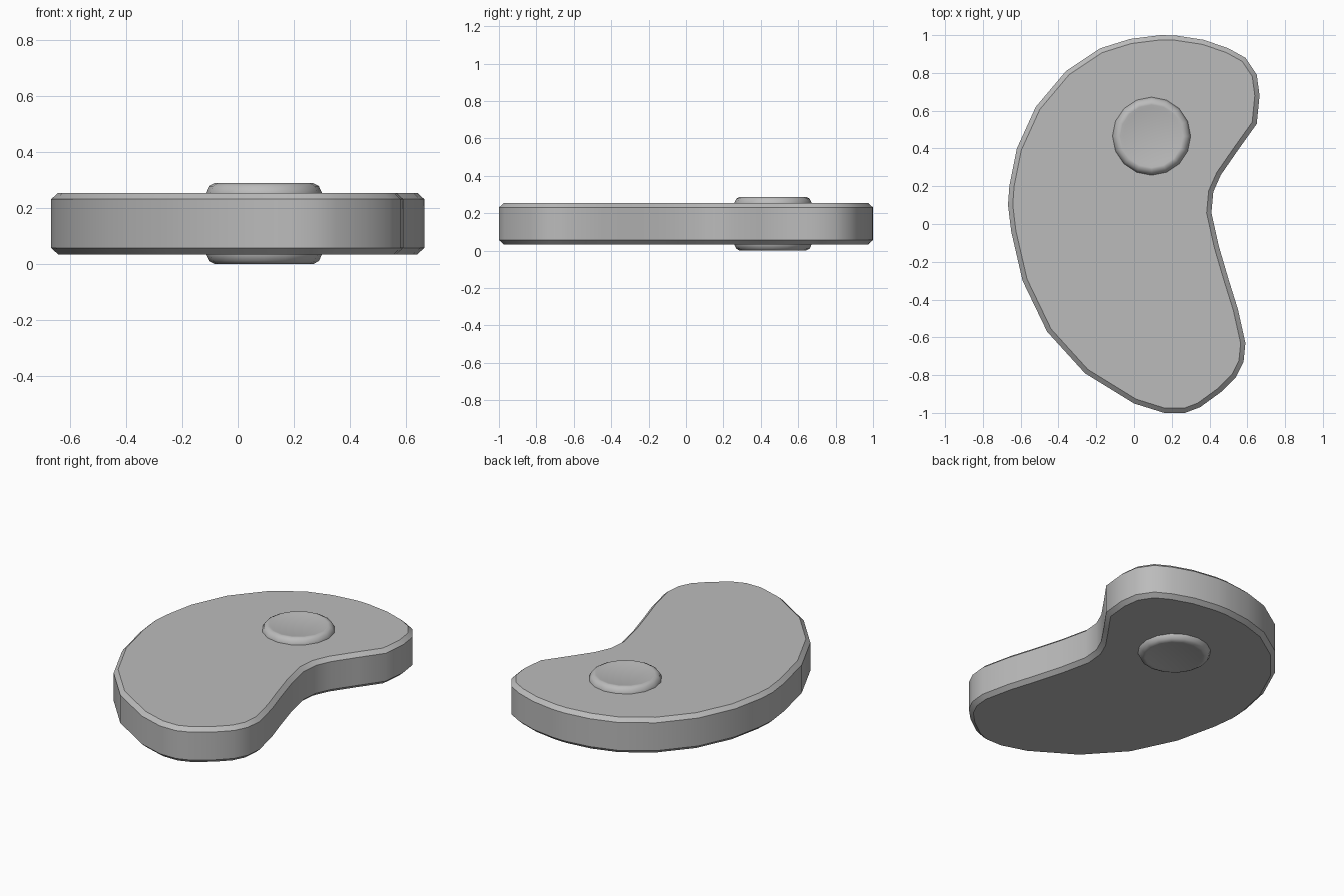
import bpy, bmesh, math
from mathutils import Vector

cube = bpy.data.objects.get("Cube")
if cube:
    bpy.data.objects.remove(cube, do_unlink=True)

grey = bpy.data.materials.new("plain_grey")
grey.use_nodes = True
color = (0.5, 0.5, 0.5, 1)
grey.diffuse_color = color
grey.node_tree.nodes["Principled BSDF"].inputs["Base Color"].default_value = color


def inset(points, d):
    """Move a counter-clockwise outline inwards by d."""
    out = []
    for i, p in enumerate(points):
        a = (p - points[i - 1]).normalized()
        b = (points[(i + 1) % len(points)] - p).normalized()
        n = Vector((-a.y, a.x)) + Vector((-b.y, b.x))
        out.append(p + n * (2 * d / n.length_squared))
    return out


def loft(name, points, profile, angle):
    """Stack inset copies of an outline; profile holds (inset, height)."""
    bm = bmesh.new()
    rings = [[bm.verts.new((p.x, p.y, z)) for p in inset(points, d)] for d, z in profile]
    n = len(points)
    for low, high in zip(rings, rings[1:]):
        for i in range(n):
            j = (i + 1) % n
            bm.faces.new((low[i], low[j], high[j], high[i]))
    bm.faces.new(rings[0][::-1])
    bm.faces.new(rings[-1])
    mesh = bpy.data.meshes.new(name)
    bm.to_mesh(mesh)
    bm.free()
    obj = bpy.data.objects.new(name, mesh)
    bpy.context.collection.objects.link(obj)
    mesh.materials.append(grey)
    bpy.ops.object.select_all(action='DESELECT')
    obj.select_set(True)
    bpy.context.view_layer.objects.active = obj
    bpy.ops.object.shade_smooth_by_angle(angle=math.radians(angle))
    return obj


def mirrored(half, mid):
    """Complete a top-half profile with its reflection below mid."""
    return [(d, 2 * mid - z) for d, z in reversed(half)] + half


MID = 0.144

# Kidney-shaped plate with chamfered rims
outline = [Vector(p) for p in (
    (.16, -1), (.27, -1), (.35, -.97), (.46, -.89), (.54, -.81), (.58, -.73),
    (.59, -.63), (.55, -.45), (.5, -.29), (.45, -.12), (.41, .06), (.42, .17),
    (.46, .26), (.55, .39), (.65, .53), (.665, .68), (.65, .79), (.59, .88),
    (.5, .93), (.37, .975), (.22, .998), (.14, 1), (-.02, .98), (-.18, .93),
    (-.36, .81), (-.52, .62), (-.62, .4), (-.66, .2), (-.667, .1), (-.65, -.04),
    (-.59, -.3), (-.46, -.57), (-.26, -.79), (0, -.95))]
loft("plate", outline, mirrored([(0, .231), (.025, .254)], MID), 30)

# Round pivot hub through the plate, with a shallow dish on each end
SIDES = 16
circle = [Vector((.093 + .207 * math.cos(math.tau * i / SIDES),
                  .465 + .207 * math.sin(math.tau * i / SIDES))) for i in range(SIDES)]
loft("pivot_hub", circle,
     mirrored([(0, .254), (.011, .278), (.03, .288), (.04, .288), (.055, .284)], MID), 50)
